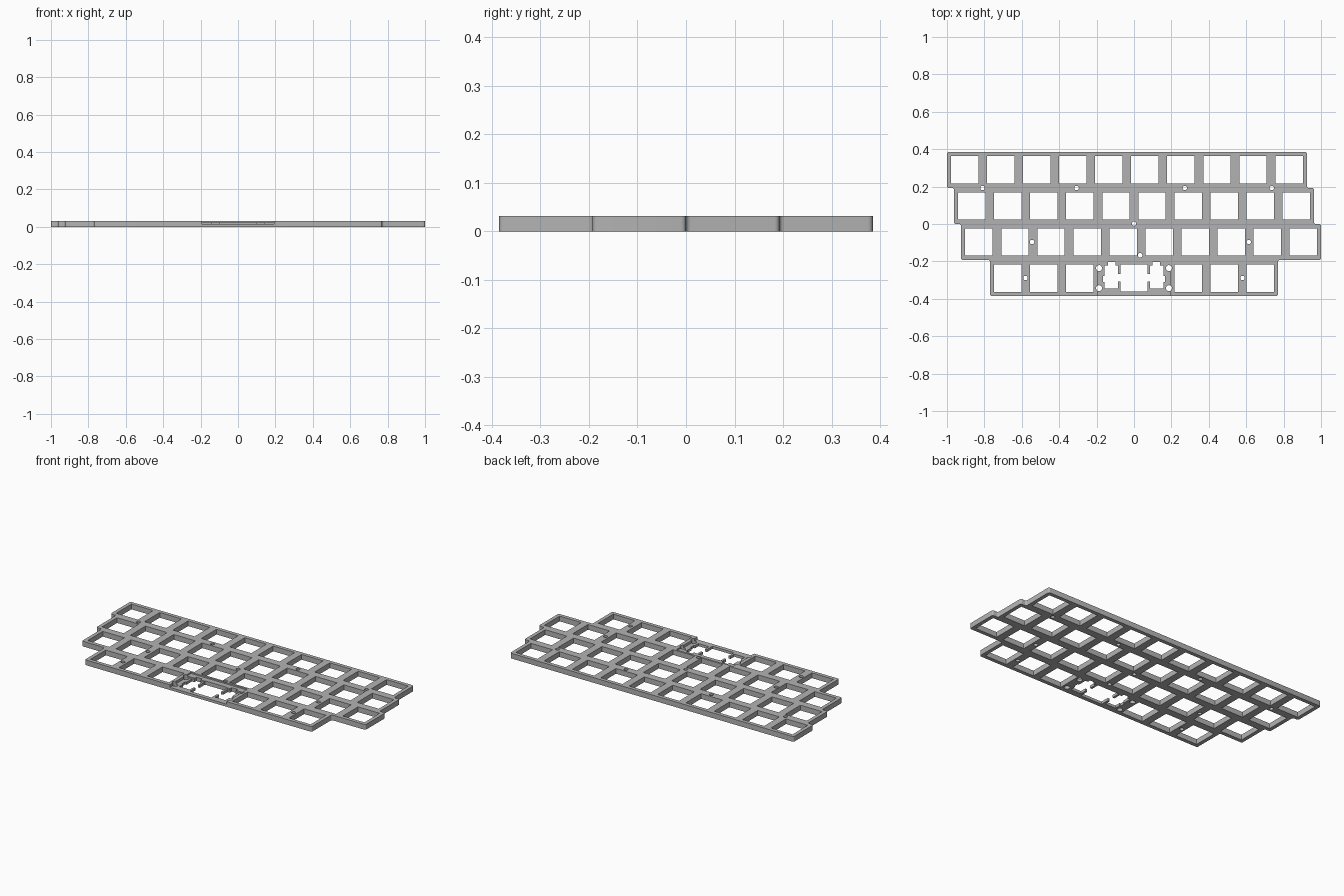
import bpy, bmesh, math

if "Cube" in bpy.data.objects:
    bpy.data.objects.remove(bpy.data.objects["Cube"])

U = 0.1925          # key pitch
T = 0.032           # plate thickness
HOLE = 0.147        # switch opening
ROWS = [(-1.0, 10), (-0.9625, 10), (-0.925, 10), (-4 * U, 8)]   # left edge, units


def row_y(i):
    return (2 - i) * U


def prism(bm, pts, z0, z1):
    """Closed upright prism over a 2D outline."""
    face = bm.faces.new([bm.verts.new((x, y, z0)) for x, y in pts])
    top = bmesh.ops.extrude_face_region(bm, geom=[face])
    for v in top["geom"]:
        if isinstance(v, bmesh.types.BMVert):
            v.co.z = z1


def box(bm, x0, x1, y0, y1, z0=-0.1, z1=0.1):
    prism(bm, [(x0, y0), (x1, y0), (x1, y1), (x0, y1)], z0, z1)


def disc(bm, x, y, r, n=24):
    ring = [2 * math.pi * k / n for k in range(n)]
    prism(bm, [(x + r * math.cos(a), y + r * math.sin(a)) for a in ring], -0.1, 0.1)


def make(name, bm):
    bmesh.ops.recalc_face_normals(bm, faces=bm.faces)
    mesh = bpy.data.meshes.new(name)
    bm.to_mesh(mesh)
    bm.free()
    obj = bpy.data.objects.new(name, mesh)
    bpy.context.collection.objects.link(obj)
    return obj


def cut(target, bm):
    cutter = make("cutter", bm)
    cutter.hide_render = True
    mod = target.modifiers.new("cut", 'BOOLEAN')
    mod.operation, mod.solver, mod.use_self = 'DIFFERENCE', 'EXACT', True
    mod.object = cutter
    bpy.context.view_layer.objects.active = target
    bpy.ops.object.modifier_apply(modifier=mod.name)
    bpy.data.objects.remove(cutter)


# Stepped outline with rounded vertical corners
left, right = [], []
for i, (x, n) in enumerate(ROWS):
    left += [(x, row_y(i)), (x, row_y(i + 1))]
    right += [(x + n * U, row_y(i)), (x + n * U, row_y(i + 1))]
bm = bmesh.new()
prism(bm, left + right[::-1], 0, T)
upright = [e for e in bm.edges if abs(e.verts[0].co.z - e.verts[1].co.z) > T / 2]
bmesh.ops.bevel(bm, geom=upright, offset=0.01, segments=4, profile=0.5, affect='EDGES')
plate = make("switch_plate", bm)

# Switch openings and mounting holes
bm = bmesh.new()
for i, (x, n) in enumerate(ROWS):
    cy = row_y(i) - U / 2
    for k in range(n):
        if i == 3 and k in (3, 4):
            continue                     # wide key sits here
        cx = x + (k + 0.5) * U
        box(bm, cx - HOLE / 2, cx + HOLE / 2, cy - HOLE / 2, cy + HOLE / 2)
for x, y in [(-0.81, U), (-0.307, U), (0.272, U), (0.737, U), (0, 0.002),
             (-0.545, -U / 2), (0.614, -U / 2), (0.033, -0.167),
             (-0.58, -1.5 * U), (0.58, -1.5 * U)]:
    disc(bm, x, y, 0.012)
cut(plate, bm)

# Stepped recess for the wide key, open at the front
for y1, z0 in [(-0.182, 0.024), (-0.22, 0.016)]:
    bm = bmesh.new()
    box(bm, -U, U, -0.5, y1, z0)
    cut(plate, bm)

# Wide-key switch opening joined to both stabiliser openings
bm = bmesh.new()
box(bm, -0.073, 0.073, -0.361, -0.216)
box(bm, -0.1, 0.1, -0.308, -0.267)
for s in (-1, 1):
    for a, b, y0, y1 in [(0.086, 0.157, -0.345, -0.222), (0.1, 0.14, -0.25, -0.204),
                         (0.14, 0.165, -0.31, -0.277)]:
        box(bm, min(s * a, s * b), max(s * a, s * b), y0, y1)
cut(plate, bm)

# Round holes at the recess corners
bm = bmesh.new()
for x in (-0.187, 0.187):
    for y in (-0.236, -0.343):
        disc(bm, x, y, 0.016)
cut(plate, bm)

# Single grey finish
grey = bpy.data.materials.new("plate_grey")
grey.use_nodes = True
colour = (0.45, 0.45, 0.45, 1)
grey.diffuse_color = colour
grey.node_tree.nodes["Principled BSDF"].inputs["Base Color"].default_value = colour
plate.data.materials.clear()
plate.data.materials.append(grey)

plate.select_set(True)
bpy.context.view_layer.objects.active = plate
bpy.ops.object.shade_smooth_by_angle(angle=math.radians(30))
